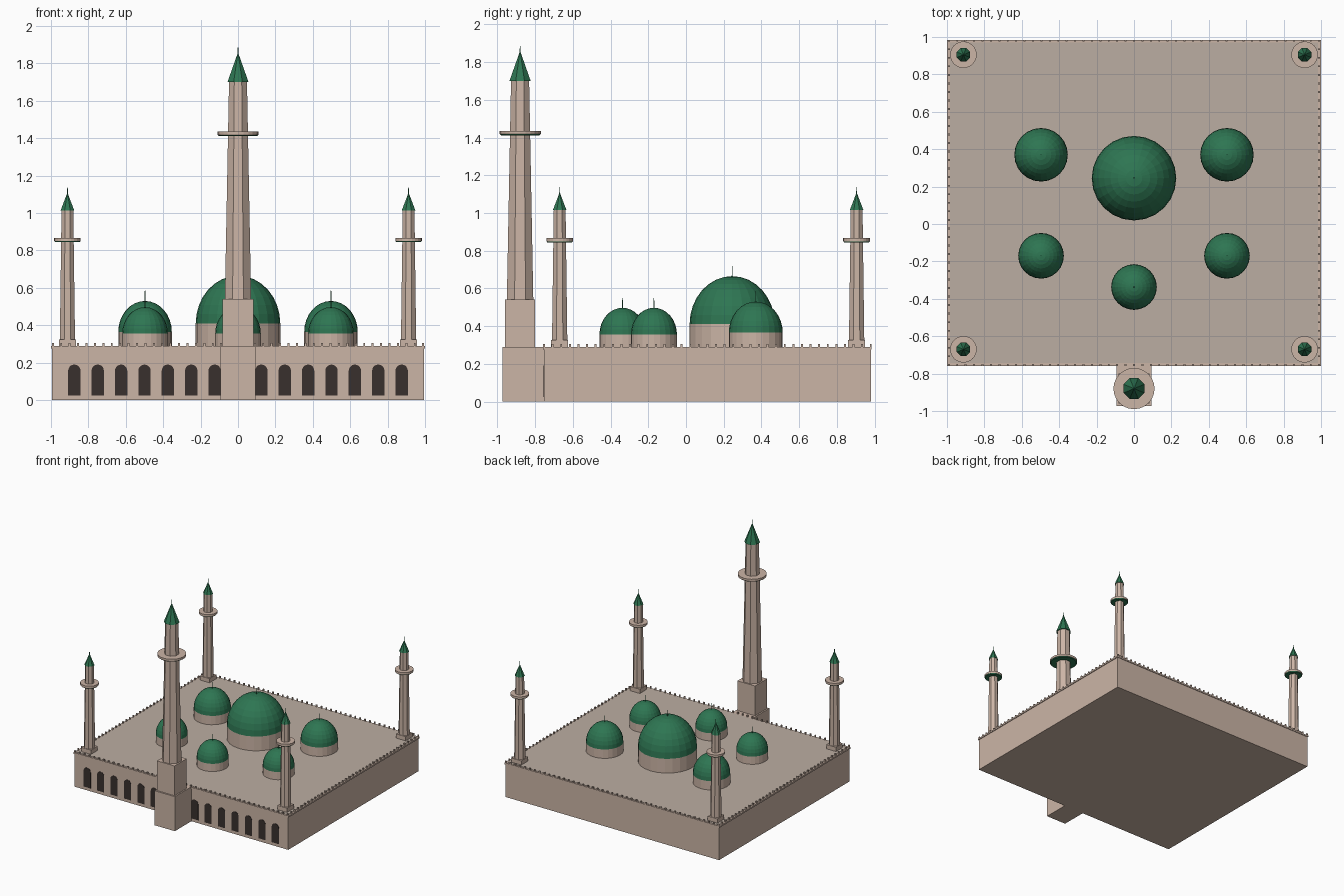
import bpy, bmesh
from math import sin, cos, pi, radians

if "Cube" in bpy.data.objects:
    bpy.data.objects.remove(bpy.data.objects["Cube"])


def material(name, rgb):
    m = bpy.data.materials.new(name)
    m.diffuse_color = (*rgb, 1)
    m.use_nodes = True
    m.node_tree.nodes["Principled BSDF"].inputs["Base Color"].default_value = m.diffuse_color
    return m


STONE = material("stone", (0.60, 0.46, 0.38))
ROOF = material("roof_stone", (0.50, 0.42, 0.36))
GREEN = material("green", (0.027, 0.18, 0.085))
DARK = material("dark_opening", (0.04, 0.03, 0.027))


def finish(name, bm, mat):
    bmesh.ops.recalc_face_normals(bm, faces=bm.faces)
    me = bpy.data.meshes.new(name)
    bm.to_mesh(me)
    bm.free()
    me.materials.append(mat)
    ob = bpy.data.objects.new(name, me)
    bpy.context.collection.objects.link(ob)
    return ob


def add_box(bm, x0, x1, y0, y1, z0, z1):
    vs = bmesh.ops.create_cube(bm, size=1)["verts"]
    for v in vs:
        v.co = ((x0 + x1) / 2 + v.co.x * (x1 - x0),
                (y0 + y1) / 2 + v.co.y * (y1 - y0),
                (z0 + z1) / 2 + v.co.z * (z1 - z0))


def box(name, mat, *dims):
    bm = bmesh.new()
    add_box(bm, *dims)
    return finish(name, bm, mat)


def lathe(name, mat, x, y, profile, sides, turn=0.0):
    """Revolve (radius, z) points; a zero radius closes to a point."""
    bm = bmesh.new()
    rings = []
    for r, z in profile:
        if r == 0:
            rings.append([bm.verts.new((x, y, z))])
        else:
            rings.append([bm.verts.new((x + r * cos(turn + 2 * pi * i / sides),
                                        y + r * sin(turn + 2 * pi * i / sides), z))
                          for i in range(sides)])
    for a, b in zip(rings, rings[1:]):
        for i in range(sides):
            j = (i + 1) % sides
            if len(b) == 1:
                bm.faces.new((a[i], a[j], b[0]))
            else:
                bm.faces.new((a[i], a[j], b[j], b[i]))
    for ring in (rings[0], rings[-1]):
        if len(ring) > 1:
            bm.faces.new(ring)
    return finish(name, bm, mat)


def dome(name, x, y, r, z_drum, z_top, z_tip):
    lathe(name + "_drum", STONE, x, y, [(r, 0.285), (r, z_drum)], 24)
    h, n = z_top - z_drum, 8
    prof = [(r * cos(pi / 2 * k / n), z_drum + h * sin(pi / 2 * k / n)) for k in range(n)]
    lathe(name, GREEN, x, y, prof + [(0, z_top)], 24)
    lathe(name + "_finial", GREEN, x, y, [(0.003, z_top - 0.01), (0.0015, z_tip)], 6)


def minaret(name, x, y, z0, r0, r1, z_balc, r_balc, h_balc, z_cone, r_cone, z_top, z_tip):
    t = radians(22.5)
    rm = r0 + (r1 - r0) * (z_balc - z0) / (z_cone - z0)
    lathe(name + "_shaft", STONE, x, y, [(r0, z0), (rm, z_balc), (r1, z_cone)], 8, t)
    # balcony with a green underside
    lathe(name + "_balcony", STONE, x, y, [(r_balc, z_balc), (r_balc, z_balc + h_balc)], 24)
    lathe(name + "_balcony_underside", GREEN, x, y,
          [(r_balc * 0.93, z_balc - 0.006), (r_balc * 0.98, z_balc)], 24)
    lathe(name + "_cap", GREEN, x, y, [(r_cone, z_cone), (0, z_top)], 8, t)
    lathe(name + "_finial", GREEN, x, y, [(0.003, z_top - 0.01), (0.0015, z_tip)], 6)


# main hall, cornice and roof
X, Y0, Y1 = 0.994, -0.753, 0.98
box("hall_walls", STONE, -X, X, Y0, Y1, 0, 0.275)
box("cornice", STONE, -1, 1, Y0 - 0.005, Y1 + 0.005, 0.275, 0.288)
box("roof", ROOF, -0.985, 0.985, Y0 + 0.01, Y1 - 0.01, 0.28, 0.290)

# small merlons around the roof edge
bm = bmesh.new()
w = 0.005
nx, ny = 44, 38
for i in range(nx + 1):
    px = -0.99 + 1.98 * i / nx
    for py in (Y0, Y1):
        add_box(bm, px - w, px + w, py - w, py + w, 0.286, 0.305)
for i in range(1, ny):
    py = Y0 + (Y1 - Y0) * i / ny
    for px in (-0.99, 0.99):
        add_box(bm, px - w, px + w, py - w, py + w, 0.286, 0.305)
finish("merlons", bm, STONE)

# arched openings on the front
bm = bmesh.new()
hw, z_low, z_spring = 0.033, 0.025, 0.157
for k in range(-7, 8):
    if k == 0:
        continue
    cx = 0.125 * k
    pts = [(cx - hw, z_low), (cx + hw, z_low)]
    pts += [(cx + hw * cos(pi * i / 10), z_spring + hw * sin(pi * i / 10)) for i in range(11)]
    face = bm.faces.new([bm.verts.new((px, Y0 - 0.002, pz)) for px, pz in pts])
    ext = bmesh.ops.extrude_face_region(bm, geom=[face])["geom"]
    bmesh.ops.translate(bm, vec=(0, 0.004, 0),
                        verts=[v for v in ext if isinstance(v, bmesh.types.BMVert)])
finish("front_arches", bm, DARK)

# domes
dome("main_dome", 0, 0.245, 0.226, 0.41, 0.665, 0.72)
for side, s in (("left", -1), ("right", 1)):
    dome(side + "_rear_dome", 0.497 * s, 0.37, 0.143, 0.365, 0.53, 0.585)
    dome(side + "_front_dome", 0.497 * s, -0.17, 0.122, 0.355, 0.497, 0.55)
dome("centre_front_dome", 0, -0.337, 0.122, 0.355, 0.497, 0.55)

# corner minarets
for side, s in (("left", -1), ("right", 1)):
    for end, y in (("front", -0.67), ("rear", 0.905)):
        name, x = f"{side}_{end}_minaret", 0.912 * s
        box(name + "_base", STONE, x - 0.045, x + 0.045, y - 0.045, y + 0.045, 0.285, 0.325)
        minaret(name, x, y, 0.32, 0.044, 0.034, 0.85, 0.071, 0.017,
                1.015, 0.039, 1.11, 1.137)

# tall front tower
TY = -0.88
box("tower_lower_base", STONE, -0.094, 0.094, -0.973, Y0 + 0.01, 0, 0.29)
box("tower_upper_base", STONE, -0.082, 0.082, TY - 0.08, TY + 0.08, 0.285, 0.54)
minaret("tower", 0, TY, 0.535, 0.076, 0.052, 1.418, 0.11, 0.018,
        1.70, 0.061, 1.86, 1.885)
